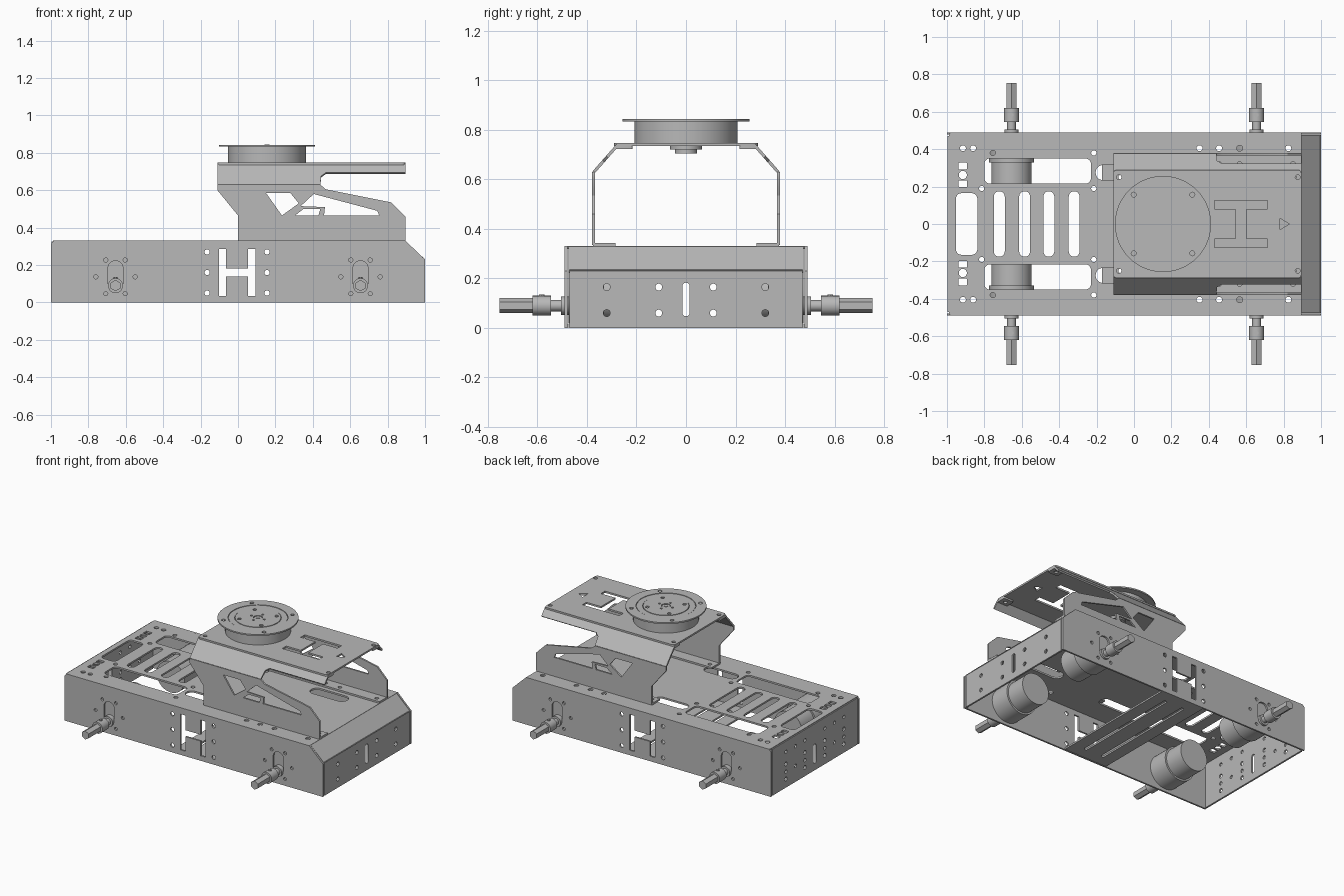
import bpy, bmesh, math
from mathutils import Matrix, Vector

cube = bpy.data.objects.get("Cube")
if cube:
    bpy.data.objects.remove(cube, do_unlink=True)

metal = bpy.data.materials.new("grey metal")
metal.use_nodes = True
metal.diffuse_color = (0.48, 0.48, 0.48, 1)
metal.node_tree.nodes["Principled BSDF"].inputs["Base Color"].default_value = (0.48, 0.48, 0.48, 1)

X, Y, Z = Vector((1, 0, 0)), Vector((0, 1, 0)), Vector((0, 0, 1))


# 2D outline helpers
def circle(x, y, r, n=16):
    return [(x + r * math.cos(math.tau * i / n), y + r * math.sin(math.tau * i / n)) for i in range(n)]


def rrect(x, y, w, h, r):
    pts = []
    for k, (sx, sy) in enumerate(((1, 1), (-1, 1), (-1, -1), (1, -1))):
        for i in range(6):
            a = math.pi / 2 * (k + i / 5)
            pts.append((x + sx * (w / 2 - r) + r * math.cos(a), y + sy * (h / 2 - r) + r * math.sin(a)))
    return pts


def rect(x0, x1, y0, y1):
    return [(x0, y0), (x1, y0), (x1, y1), (x0, y1)]


def h_shape(x, y, w, h, bar, web):
    a, b, c = w / 2, w / 2 - bar, web / 2
    q = [(-a, -h / 2), (-b, -h / 2), (-b, -c), (b, -c), (b, -h / 2), (a, -h / 2)]
    return [(x + i, y + j) for i, j in q] + [(x - i, y - j) for i, j in q]


def both(holes):
    """Holes together with their copies mirrored across the first axis."""
    return holes + [[(x, -y) for x, y in h] for h in holes]


# Mesh helpers
def finish(name, mesh):
    obj = bpy.data.objects.new(name, mesh)
    bpy.context.collection.objects.link(obj)
    mesh.materials.clear()
    mesh.materials.append(metal)
    for p in mesh.polygons:
        p.use_smooth = True
    mesh.set_sharp_from_angle(angle=math.radians(30))
    return obj


def plate(name, outline, holes, origin, u, v, t=0.012):
    """Sheet with cut-outs, drawn in the plane of u and v around origin."""
    cu = bpy.data.curves.new(name + "_outline", "CURVE")
    cu.dimensions, cu.fill_mode, cu.extrude = "2D", "BOTH", t / 2
    for pts in [outline] + holes:
        sp = cu.splines.new("POLY")
        sp.points.add(len(pts) - 1)
        for p, (a, b) in zip(sp.points, pts):
            p.co = (a, b, 0, 1)
        sp.use_cyclic_u = True
    tmp = bpy.data.objects.new(name + "_outline", cu)
    bpy.context.collection.objects.link(tmp)
    bpy.context.view_layer.update()
    mesh = bpy.data.meshes.new_from_object(tmp.evaluated_get(bpy.context.evaluated_depsgraph_get()))
    bpy.data.objects.remove(tmp, do_unlink=True)
    m = Matrix((u, v, u.cross(v))).transposed().to_4x4()
    m.translation = origin
    mesh.transform(m)
    bm = bmesh.new()
    bm.from_mesh(mesh)
    bmesh.ops.remove_doubles(bm, verts=bm.verts, dist=0.0001)
    bmesh.ops.recalc_face_normals(bm, faces=bm.faces)
    bm.to_mesh(mesh)
    bm.free()
    return finish(name, mesh)


def rod(name, start, axis, sections):
    """Stacked cylinders along axis; each section is (from, to, radius, sides)."""
    bm = bmesh.new()
    turn = axis.to_track_quat("Z", "Y").to_matrix().to_4x4()
    for a, b, r, n in sections:
        m = Matrix.Translation(Vector(start) + axis * (a + b) / 2) @ turn
        bmesh.ops.create_cone(bm, cap_ends=True, segments=n, radius1=r, radius2=r, depth=b - a, matrix=m)
    mesh = bpy.data.meshes.new(name)
    bm.to_mesh(mesh)
    bm.free()
    return finish(name, mesh)


# Chassis deck
deck = [circle(x, 0.405, 0.016) for x in (-0.915, -0.86, 0.35, 0.455, 0.565, 0.825)]
deck += [circle(x, y, 0.014) for x, y in ((-0.815, 0.19), (-0.215, 0.19), (-0.755, 0.38), (-0.215, 0.38))]
deck += [rrect(-0.915, y, 0.045, 0.035, 0.004) for y in (0.31, 0.215)]
deck += [circle(-0.915, 0.262, 0.022), rrect(-0.515, 0.283, 0.57, 0.135, 0.03)]
deck += [rrect(-0.08, 0.275, 0.25, 0.08, 0.038), rrect(0.56, 0.21, 0.28, 0.09, 0.044)]
slots = [rrect(x, 0, 0.058, 0.35, 0.028) for x in (-0.72, -0.585, -0.455, -0.32)]
slots.append(rrect(-0.895, 0, 0.115, 0.33, 0.03))
plate("chassis_deck", rect(-0.99, 0.895, -0.485, 0.485), both(deck) + slots, (0, 0, 0.324), X, Y)

# Chassis long sides
side = [h_shape(-0.005, 0.16, 0.195, 0.25, 0.038, 0.045)]
side += [circle(x, z, 0.014) for x in (-0.165, 0.155) for z in (0.05, 0.16, 0.27)]
for cx in (-0.655, 0.655):
    side.append(rrect(cx, 0.145, 0.08, 0.155, 0.038))
    side += [circle(cx + a, 0.137 + b, 0.011) for a in (-0.052, 0.052) for b in (-0.09, 0.09)]
    side += [circle(cx + a, 0.137, 0.011) for a in (-0.105, 0.105)]
outline = [(-1, 0), (1, 0), (1, 0.23), (0.895, 0.33), (-0.985, 0.33), (-1, 0.315)]
for s, label in ((-1, "front"), (1, "back")):
    plate(label + "_side_panel", outline, side, (0, s * 0.484, 0), X, Z)

# Chassis ends and the sloped panel
end = [circle(y, z, 0.014) for y in (0.11, 0.32) for z in (0.06, 0.165)]
end = end + [[(-a, b) for a, b in h] for h in end] + [rrect(0, 0.115, 0.03, 0.135, 0.014)]
plate("right_end_panel", rect(-0.47, 0.47, 0, 0.235), end, (0.992, 0, 0), Y, Z)
extra = [circle(y, z, 0.012) for y in (-0.32, -0.215, -0.11, 0.11, 0.215, 0.32) for z in (0.112, 0.25)]
plate("left_end_panel", rect(-0.47, 0.47, 0, 0.325), end + extra, (-0.992, 0, 0), Y, Z)
slope = Vector((0.105, 0, -0.098))
plate("sloped_panel", rect(-0.475, 0.475, 0, slope.length), [], (0.89, 0, 0.325), Y, slope.normalized())

# Tray across the bottom
tray = [rrect(x, 0, 0.025, 0.8, 0.012) for x in (-0.07, 0.07)]
plate("bottom_tray", rect(-0.17, 0.17, -0.478, 0.478), tray, (0, 0, 0.008), X, Y)

# Motors and output shafts
for sx, end_name in ((-1, "left"), (1, "right")):
    for sy, side_name in ((-1, "front"), (1, "back")):
        label = side_name + "_" + end_name
        x = sx * 0.655
        rod(label + "_motor", (x, 0, 0.137), Y * sy, [(0.33, 0.475, 0.12, 40), (0.19, 0.33, 0.108, 40)])
        rod(label + "_shaft", (x, 0, 0.09), Y * sy,
            [(0.47, 0.505, 0.037, 24), (0.5, 0.55, 0.023, 20), (0.545, 0.62, 0.04, 24), (0.62, 0.753, 0.03, 6)])
        rod(label + "_set_screw", (x, sy * 0.583, 0.09), Z, [(0.03, 0.045, 0.011, 12)])

# Turret bracket: wall, bend and flanges on each side
wall = [(0, 0.335), (0.895, 0.335), (0.895, 0.46), (0.82, 0.535), (0.47, 0.605), (0.44, 0.63),
        (-0.11, 0.63), (-0.11, 0.6), (0, 0.465)]
windows = [[(0.15, 0.585), (0.28, 0.585), (0.325, 0.53), (0.235, 0.465)],
           [(0.335, 0.515), (0.405, 0.58), (0.745, 0.49), (0.755, 0.465), (0.46, 0.465), (0.465, 0.51)],
           [(0.305, 0.465), (0.35, 0.5), (0.44, 0.5), (0.43, 0.465)]]
bend = [(-0.11, 0), (0.44, 0), (0.445, 0.06), (0.47, 0.083), (0.895, 0.083), (0.895, 0.148), (-0.11, 0.148)]
for s, label in ((-1, "front"), (1, "back")):
    plate(label + "_turret_wall", wall, windows, (0, s * 0.373, 0), X, Z)
    up = Vector((0, -s * 0.095, 0.108)).normalized()
    plate(label + "_turret_bend", bend, [], (0, s * 0.373, 0.628), X, up)
    foot = rect(0.0, 0.895, 0.285, 0.375)
    holes = [circle(x, 0.32, 0.013) for x in (0.04, 0.35, 0.455, 0.565, 0.85)]
    plate(label + "_turret_foot", [(a, s * b) for a, b in foot], [[(a, s * b) for a, b in h] for h in holes],
          (0, 0, 0.336), X, Y)
    for x in (-0.07, 0.855):
        plate(label + "_turret_tab", rrect(x, s * 0.25, 0.08, 0.07, 0.01), [circle(x, s * 0.25, 0.013)],
              (0, 0, 0.729), X, Y)

# Turret top plate
top = both([circle(x, 0.25, 0.013) for x in (-0.08, 0.875)])
top += [[(b + 0.572, a) for a, b in h_shape(0, 0, 0.25, 0.285, 0.045, 0.06)]]
top += [[(0.78, 0.03), (0.78, -0.03), (0.83, 0)]]
plate("turret_top", rrect(0.392, 0, 1.005, 0.58, 0.02), top, (0, 0, 0.741), X, Y)

# Turntable: drum, flange ring, inner disc and hub
cx = 0.155
rod("turntable_drum", (cx, 0, 0), Z, [(0.745, 0.835, 0.208, 64), (0.705, 0.745, 0.045, 24), (0.72, 0.74, 0.065, 24)])


def ring_holes(radius, r, phase, n=4):
    return [circle(cx + radius * math.cos(phase + math.tau * i / n), radius * math.sin(phase + math.tau * i / n), r, 12)
            for i in range(n)]


plate("turntable_flange", circle(cx, 0, 0.257, 64),
      [circle(cx, 0, 0.19, 64)] + ring_holes(0.222, 0.013, math.pi / 4), (0, 0, 0.838), X, Y, 0.01)
plate("turntable_disc", circle(cx, 0, 0.187, 64),
      [circle(cx, 0, 0.148, 64)], (0, 0, 0.836), X, Y, 0.01)
plate("turntable_centre", circle(cx, 0, 0.145, 64),
      [circle(cx, 0, 0.03)] + ring_holes(0.12, 0.013, math.pi / 4) + ring_holes(0.05, 0.008, 0),
      (0, 0, 0.838), X, Y, 0.01)
rod("turntable_hub", (cx, 0, 0), Z, [(0.83, 0.84, 0.026, 20), (0.84, 0.844, 0.014, 16)])
